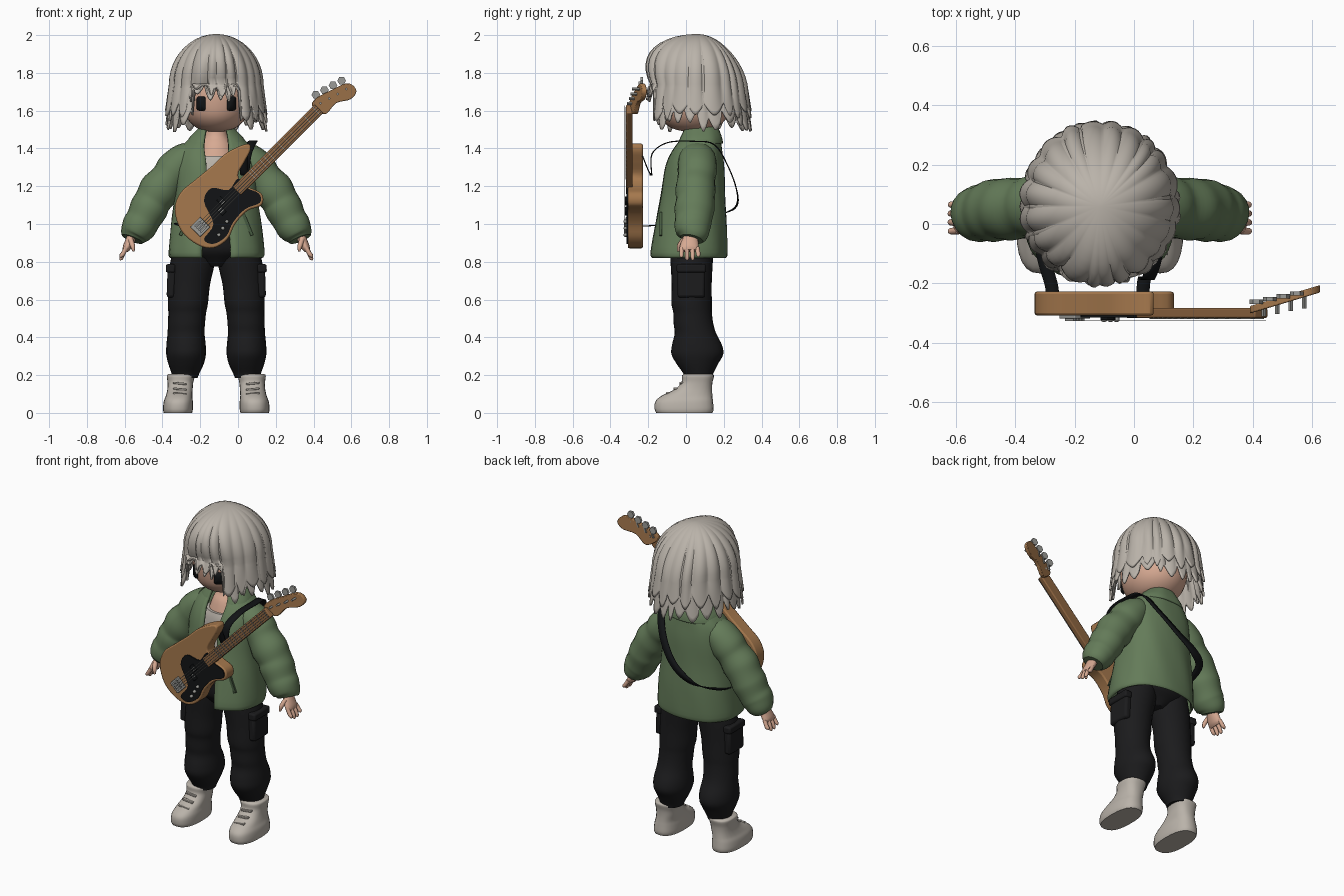
import bpy, bmesh, math, random
from mathutils import Vector, Matrix

random.seed(4)
old = bpy.data.objects.get("Cube")
if old:
    bpy.data.objects.remove(old, do_unlink=True)
CX = -0.115  # centre line of the figure


def material(name, r, g, b):
    m = bpy.data.materials.new(name)
    m.use_nodes = True
    m.diffuse_color = (r, g, b, 1)
    m.node_tree.nodes["Principled BSDF"].inputs["Base Color"].default_value = (r, g, b, 1)
    return m


PALE = material("pale_grey", .49, .45, .40)
SKIN = material("skin", .68, .40, .29)
GREEN = material("jacket_green", .128, .2, .1)
TRIM = material("dark_green", .06, .10, .05)
COAL = material("charcoal", .011, .011, .012)
BLACK = material("black", .006, .007, .008)
WOOD = material("guitar_wood", .38, .19, .075)
NECK = material("neck_wood", .27, .13, .052)
METAL = material("metal", .33, .33, .31)


def smooth(p, k=4, closed=False):
    """Catmull-Rom through points of any size."""
    n, out = len(p), []
    for i in range(n if closed else n - 1):
        quad = [p[(i + j) % n] if closed else p[min(max(i + j, 0), n - 1)] for j in (-1, 0, 1, 2)]
        for s in range(k):
            t = s / k
            out.append([.5 * (2*b + (c-a)*t + (2*a-5*b+4*c-d)*t*t + (3*b-a-3*c+d)*t**3)
                        for a, b, c, d in zip(*quad)])
    return out if closed else out + [list(p[-1])]


def make(name, verts, faces, mat, body=True, mirror=False, thick=0, bevel=0):
    me = bpy.data.meshes.new(name)
    me.from_pydata([tuple(v) for v in verts], [], faces)
    bm = bmesh.new()
    bm.from_mesh(me)
    bmesh.ops.recalc_face_normals(bm, faces=bm.faces)
    bm.to_mesh(me)
    bm.free()
    me.materials.append(mat)
    for f in me.polygons:
        f.use_smooth = True
    me.set_sharp_from_angle(angle=math.radians(45))
    ob = bpy.data.objects.new(name, me)
    ob.location.x = CX if body else 0
    bpy.context.scene.collection.objects.link(ob)
    if thick:
        s = ob.modifiers.new("Thickness", 'SOLIDIFY')
        s.thickness, s.offset = thick, 0
    if bevel:
        b = ob.modifiers.new("Bevel", 'BEVEL')
        b.width, b.segments = bevel, 2
    if mirror:
        ob.modifiers.new("Mirror", 'MIRROR').use_mirror_merge = False


def quads(rows, cols, closed):
    return [(r*cols + c, r*cols + (c+1) % cols, (r+1)*cols + (c+1) % cols, (r+1)*cols + c)
            for r in range(rows - 1) for c in range(cols if closed else cols - 1)]


def tube(name, rows, mat, flat=False, n=20, k=4, power=1, **kw):
    """Rows are x, y, z, radius across, radius deep."""
    rows, verts = smooth(rows, k), []
    for i, r in enumerate(rows):
        t = Vector(rows[min(i+1, len(rows)-1)][:3]) - Vector(rows[max(i-1, 0)][:3])
        t = Vector((0, 0, 1)) if flat else t.normalized()
        a = Vector((0, 1, 0)).cross(t).normalized()
        b = t.cross(a)
        for j in range(n):
            c, s = math.cos(math.tau*j/n), math.sin(math.tau*j/n)
            verts.append(Vector(r[:3]) + a*r[3]*math.copysign(abs(c)**power, c)
                         + b*r[4]*math.copysign(abs(s)**power, s))
    ends = [tuple(range(n)), tuple(range(len(verts)-n, len(verts)))]
    make(name, verts, quads(len(rows), n, True) + ends, mat, **kw)


def shell(name, rows, mat, n=40, thick=.014, dip=0):
    """Open-fronted garment. Rows are z, half width, front y, back y, opening angle."""
    rows, verts = smooth(rows, 4), []
    for i, (z, hx, yf, yb, gap) in enumerate(rows):
        for j in range(n + 1):
            th = gap + (math.tau - 2*gap) * j / n
            s, c = math.sin(th), math.cos(th)
            fold = 1 + .008*math.sin(9*th + 14*z)
            verts.append((hx*fold*math.copysign(abs(s)**.85, s),
                          (yf+yb)/2 - (yb-yf)/2*fold*math.copysign(abs(c)**.85, c),
                          z - dip*max(0, c)**3*i/len(rows)))
    make(name, verts, quads(len(rows), n + 1, False), mat, thick=thick)


def box(name, loc, size, mat, turn=0, **kw):
    """Turn is the slope in degrees within the front plane."""
    bm = bmesh.new()
    bmesh.ops.create_cube(bm, size=1, matrix=Matrix.Translation(loc)
                          @ Matrix.Rotation(-math.radians(turn), 4, 'Y') @ Matrix.Diagonal((*size, 1)))
    verts, faces = [v.co.copy() for v in bm.verts], [[v.index for v in f.verts] for f in bm.faces]
    bm.free()
    make(name, verts, faces, mat, **kw)


def prism(name, outline, y0, y1, mat, slope=0, k=4, **kw):
    """Smoothed x, z outline extruded in depth, optionally leaning back with x."""
    pts = smooth(outline, k, True)
    n = len(pts)
    verts = [(x, y + slope*(x - pts[0][0]), z) for y in (y0, y1) for x, z in pts]
    make(name, verts, quads(2, n, True) + [tuple(range(n)), tuple(range(n, 2*n))],
         mat, body=False, **kw)


# Head and eyes
tube("head", [(0, .04, z, rx, ry) for z, rx, ry in (
    (1.49, .04, .05), (1.51, .105, .12), (1.56, .155, .175), (1.63, .18, .198),
    (1.72, .185, .2), (1.85, .15, .16), (1.93, .05, .05))], SKIN, flat=True, n=28)
eye = [(.08, 1.637)]
for j in range(20):
    c, s = math.cos(math.tau*j/20), math.sin(math.tau*j/20)
    eye.append((.08 + .023*math.copysign(abs(c)**.4, c), 1.637 + .038*math.copysign(abs(s)**.4, s)))
make("eye", [(x, .034 - .2*math.sqrt(1 - (x/.184)**2), z) for x, z in eye],
     [(0, j + 1, (j + 1) % 20 + 1) for j in range(20)], BLACK, mirror=True, thick=.006)


# Hair: two ridged layers with ragged locks of uneven width
def hair(name, locks, radius, flare, back_hem, front_hem):
    columns, verts = [], []
    for _ in range(locks):
        width = random.randint(5, 11)
        drop, ridge = random.uniform(-.035, .03), random.uniform(.03, .09)
        notch = random.uniform(.05, .1)
        columns += [(i/width, drop, ridge, notch) for i in range(width)]
    n = len(columns)
    for row in range(20):
        for j, (f, drop, ridge, notch) in enumerate(columns):
            th = math.tau*j/n
            c = math.cos(th)
            low = front_hem if min(th, math.tau - th) < .5 else back_hem
            hem = min(low + drop + notch*abs(2*f - 1)**1.5, 1.735)
            if row < 12:
                a, s = .05 + (math.pi/2 - .05)*row/11, 0
                z = 1.74 + .26*math.cos(a)
            else:
                a, s = math.pi/2, (row - 11)/8
                z = 1.74 + (hem - 1.74)*s
            r = radius*math.sin(a) + flare*s
            r *= 1 + ridge*(math.sin(math.pi*f) - .6)*math.sin(a)
            deep = 1 + .5*math.cos(a)*c*c if c > 0 else 1.07 - .22*math.cos(a)*c*c
            verts.append((r*math.sin(th), .06 - r*deep*c, z))
    make(name, verts, quads(20, n, True) + [tuple(range(n))], PALE, thick=.012)


hair("hair_under_layer", 26, .23, .03, 1.515, 1.67)
hair("hair_top_layer", 21, .24, .02, 1.575, 1.685)

# Neck, chest and shirt
tube("neck", [(0, .05, 1.34, .11, .095), (0, .06, 1.42, .085, .08), (0, .07, 1.47, .06, .06),
              (0, .07, 1.55, .055, .055)], SKIN, flat=True)
tube("shirt", [(0, .04, .9, .16, .12), (0, .04, 1.1, .16, .13), (0, .045, 1.3, .15, .115),
               (0, .05, 1.36, .12, .105)], PALE, flat=True)

# Jacket, collar and front details
shell("jacket", [(.825, .238, -.175, .205, .25), (.85, .247, -.185, .212, .25), (1, .232, -.16, .21, .23),
                 (1.15, .213, -.13, .2, .21), (1.3, .208, -.105, .195, .2), (1.39, .188, -.068, .185, .28),
                 (1.46, .125, -.02, .175, .45), (1.5, .078, .0, .16, .65)], GREEN)
shell("collar", [(1.525, .07, .0, .15, .75), (1.5, .092, -.02, .168, .58), (1.455, .135, -.045, .185, .42),
                 (1.425, .152, -.062, .19, .42)], GREEN, dip=.06)
box("hip_pocket_zip", (.165, -.134, 1.0), (.016, .012, .13), TRIM, turn=22, mirror=True)

# Sleeves with soft puffs
tube("sleeve", [(.13, .06, 1.375, .07, .085), (.17, .06, 1.34, .09, .1), (.22, .06, 1.285, .102, .104),
                (.255, .055, 1.24, .094, .1), (.3, .05, 1.18, .108, .106), (.335, .05, 1.125, .098, .102),
                (.358, .045, 1.08, .101, .106), (.386, .04, 1.025, .092, .098), (.41, .035, .985, .092, .096),
                (.434, .035, .945, .077, .084), (.445, .03, .92, .06, .062)], GREEN, mirror=True)

# Hands
tube("palm", [(.442, .03, .95, .026, .032), (.457, .022, .91, .025, .044), (.474, .017, .875, .022, .05),
              (.483, .017, .858, .014, .046)], SKIN, mirror=True)
for i in range(4):
    y, tip = -.022 + .027*i, (.822, .808, .808, .825)[i]
    tube("finger", [(.476, y, .875, .012, .013), (.494, y*1.1, .842, .012, .012),
                    (.504, y*1.1, tip + .008, .01, .01), (.505, y*1.1, tip, .004, .004)],
         SKIN, n=10, k=2, mirror=True)
tube("thumb", [(.455, -.01, .92, .014, .014), (.443, -.035, .885, .013, .013), (.438, -.042, .855, .006, .006)],
     SKIN, n=10, mirror=True)

# Trousers with cargo pockets
tube("hips", [(0, .03, .775, .05, .07), (0, .03, .81, .12, .1), (0, .03, .86, .2, .14),
              (0, .03, .94, .18, .15)], COAL, flat=True)
tube("trouser_leg", [(x, y, z, rx, ry) for z, x, rx, y, ry in (
    (.92, .105, .105, .03, .12), (.8, .125, .118, .03, .112), (.68, .143, .11, .03, .106),
    (.58, .15, .106, .03, .107), (.53, .154, .1, .035, .102), (.47, .158, .098, .04, .105),
    (.42, .16, .098, .05, .11), (.36, .16, .104, .058, .132), (.31, .16, .105, .06, .137),
    (.26, .16, .094, .06, .11), (.21, .163, .074, .065, .08), (.185, .165, .066, .065, .074))],
    COAL, flat=True, mirror=True)
box("cargo_pocket", (.238, .028, .685), (.045, .145, .15), COAL, turn=2, mirror=True, bevel=.014)
box("cargo_flap", (.242, .028, .765), (.05, .155, .045), COAL, turn=2, mirror=True, bevel=.01)

# Boots and laces
tube("boot", [(x, (a + b)/2, z, rx, (b - a)/2) for z, x, rx, a, b in (
    (0, .203, .075, -.158, .14), (.02, .203, .079, -.166, .146), (.06, .201, .077, -.162, .143),
    (.09, .197, .07, -.13, .14), (.125, .192, .067, -.06, .138), (.16, .19, .068, -.025, .14),
    (.195, .188, .074, -.022, .148), (.205, .188, .068, -.012, .14))],
    PALE, flat=True, power=.8, n=24, mirror=True)
for y, z in ((-.095, .102), (-.056, .126), (-.025, .156)):
    box("lace", (.193, y, z), (.07, .02, .011), PALE, turn=6, mirror=True, bevel=.003)

# Guitar body and scratch plate
prism("guitar_body", [(.05, 1.425), (-.055, 1.38), (-.14, 1.305), (-.225, 1.235), (-.305, 1.165), (-.335, 1.075),
                      (-.3, .963), (-.215, .89), (-.13, .873), (-.055, .92), (-.015, 1.0), (.05, 1.07),
                      (.125, 1.1), (.125, 1.16), (.05, 1.2), (.0, 1.255), (.035, 1.33), (.065, 1.39)],
      -.308, -.228, WOOD, bevel=.008)
prism("scratch_plate", [(.112, 1.16), (.115, 1.112), (.04, 1.08), (-.025, 1.01), (-.063, .935), (-.13, .895),
                        (-.18, .92), (-.13, 1.0), (-.18, 1.12), (-.14, 1.19), (-.05, 1.18), (.0, 1.24),
                        (.05, 1.19)], -.315, -.307, BLACK)

# Neck, frets, bridge, pickups and strings follow the string line
SLOPE = 45
start, nut = Vector((-.2, -.3, .985)), Vector((.43, -.3, 1.61))
along = (nut - start).normalized()
across = Vector((-along.z, 0, along.x))
length = (nut - start).length


def on_line(name, d, size, mat, v=0, y=-.3, **kw):
    p = start + along*d + across*v
    box(name, (p.x, y, p.z), size, mat, turn=SLOPE, body=False, **kw)


on_line("guitar_neck", (length + .27)/2, (length - .27, .034, .064), NECK, bevel=.006)
for i in range(14):
    on_line("fret", length - .02 - .644*(1 - .9**i), (.003, .004, .062), METAL, y=-.318)
on_line("bridge", 0, (.075, .012, .075), METAL, y=-.313, bevel=.003)
on_line("pickup_low", .14, (.03, .016, .04), BLACK, v=-.022, y=-.316, bevel=.003)
on_line("pickup_high", .175, (.03, .016, .04), BLACK, v=.02, y=-.316, bevel=.003)
for i in range(4):
    v = -.021 + .014*i
    on_line("string", length/2, (length, .003, .003), METAL, v=v, y=-.326)
    on_line("saddle", 0, (.04, .014, .01), METAL, v=v, y=-.32)
for d, v in ((.08, -.09), (.04, -.1), (.12, -.08)):
    on_line("control_knob", d, (.018, .02, .018), METAL, v=v, y=-.32, bevel=.006)

# Headstock and tuners
prism("headstock", [(.39, 1.63), (.42, 1.67), (.5, 1.712), (.565, 1.742), (.603, 1.738), (.627, 1.702),
                    (.595, 1.66), (.52, 1.64), (.47, 1.585), (.43, 1.59)], -.302, -.277, WOOD,
      slope=.3, bevel=.004)
for i in range(4):
    x, z = .412 + .0455*i, 1.684 + .025*i
    y = -.262 + .2*(x - .412)
    ring = [math.tau*a/6 for a in range(6)]
    prism("tuner_key", [(x + .023*math.cos(a), z + .023*math.sin(a)) for a in ring],
          y - .007, y + .007, METAL, k=1)
    box("tuner_shaft", (x + .008, y, z - .025), (.008, .01, .05), METAL, turn=-20, body=False)
    box("tuner_post", (x + .025, y - .025, z - .045), (.011, .05, .011), METAL, turn=45, body=False)

# Shoulder strap
path = [(.03, -.23, 1.36), (.035, -.185, 1.26), (.05, -.18, 1.37), (.075, -.1, 1.43), (.08, .03, 1.438),
        (.065, .15, 1.42), (.0, .225, 1.3), (-.1, .268, 1.18), (-.22, .268, 1.1), (-.31, .21, 1.06),
        (-.33, .08, 1.02), (-.31, -.09, 1.0), (-.28, -.2, .99), (-.275, -.235, .99)]
pts = [Vector(p) for p in smooth(path, 6)]
edges = []
for i, p in enumerate(pts):
    t = (pts[min(i + 1, len(pts) - 1)] - pts[max(i - 1, 0)]).normalized()
    w = (Vector((1, 0, 0)) - t*t.x).normalized()*.022
    edges += [p - w, p + w]
make("shoulder_strap", edges, quads(len(pts), 2, False), BLACK, body=False, thick=.006)
